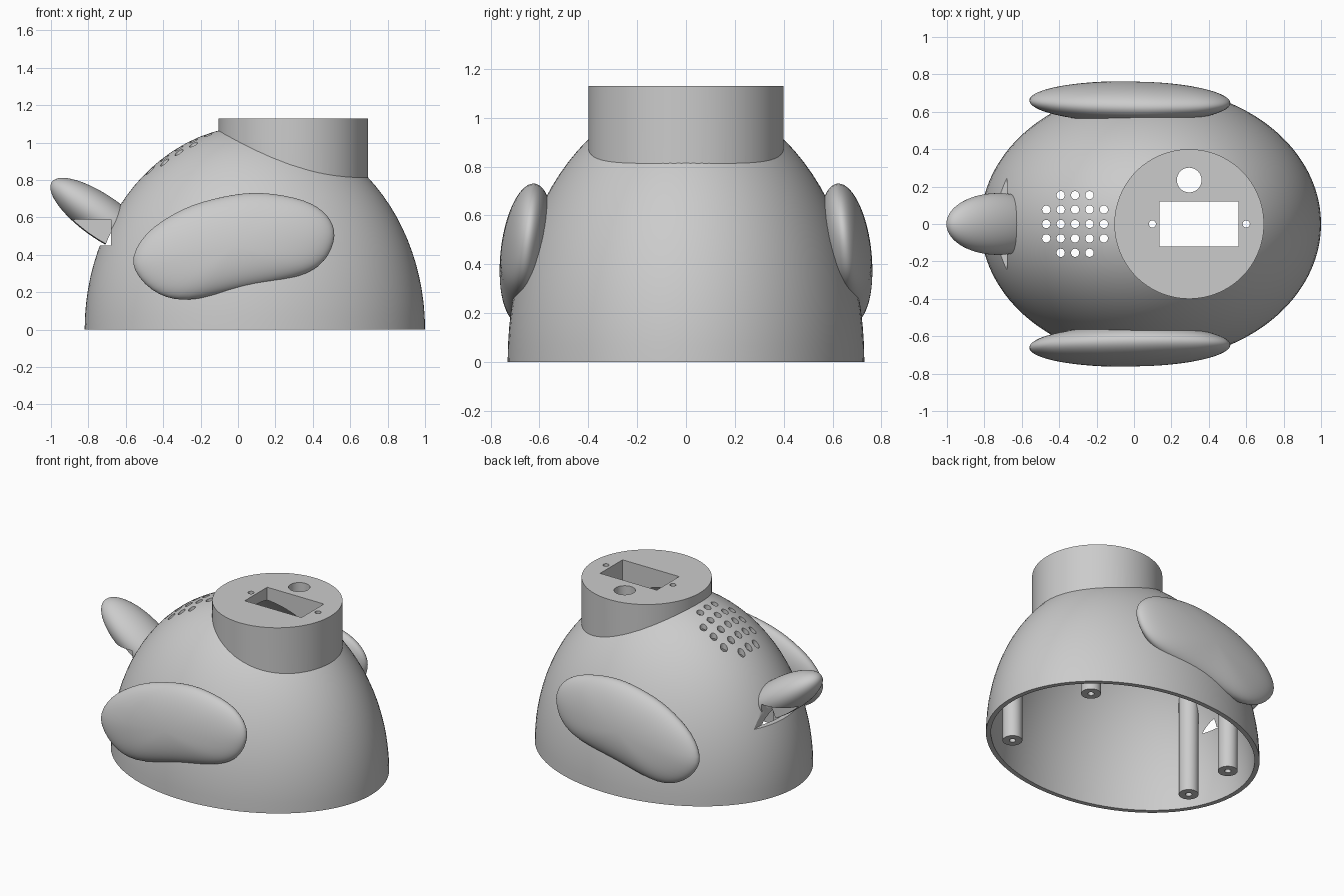
import bpy, bmesh, math
from mathutils import Matrix, Vector

old = bpy.data.objects.get("Cube")
if old:
    bpy.data.objects.remove(old)

grey = bpy.data.materials.new("plain_grey")
grey.use_nodes = True
colour = (0.6, 0.6, 0.6, 1)
grey.diffuse_color = colour
grey.node_tree.nodes["Principled BSDF"].inputs["Base Color"].default_value = colour

CENTRE_X = 0.09
OUTER = Vector((0.91, 0.73, 1.09))
WALL = 0.03


def finish(name, bm):
    bmesh.ops.recalc_face_normals(bm, faces=bm.faces)
    mesh = bpy.data.meshes.new(name)
    bm.to_mesh(mesh)
    bm.free()
    mesh.materials.append(grey)
    obj = bpy.data.objects.new(name, mesh)
    bpy.context.collection.objects.link(obj)
    return obj


def ellipsoid(name, centre, radii, tilt=0, half=False):
    # An even ring count gives the half dome a ring exactly on the ground
    bm = bmesh.new()
    bmesh.ops.create_uvsphere(bm, u_segments=96, v_segments=48 if half else 49, radius=1)
    if half:
        bmesh.ops.delete(bm, geom=[v for v in bm.verts if v.co.z < -0.001], context="VERTS")
        rim = [v for v in bm.verts if v.co.z < 0.001]
        for v in rim:
            v.co.z = 0
        bm.faces.new(sorted(rim, key=lambda v: math.atan2(v.co.y, v.co.x)))
    matrix = (Matrix.Translation(centre) @ Matrix.Rotation(tilt, 4, "Y")
              @ Matrix.Diagonal((*radii, 1)))
    bmesh.ops.transform(bm, matrix=matrix, verts=bm.verts)
    return finish(name, bm)


def cylinder(name, x, y, radius, low, high, sides=32):
    bm = bmesh.new()
    bmesh.ops.create_cone(bm, cap_ends=True, segments=sides, radius1=radius, radius2=radius,
                          depth=high - low, matrix=Matrix.Translation((x, y, (low + high) / 2)))
    return finish(name, bm)


def box(name, low, high):
    low, high = Vector(low), Vector(high)
    bm = bmesh.new()
    bmesh.ops.create_cube(bm, size=1, matrix=Matrix.Translation((low + high) / 2)
                          @ Matrix.Diagonal((*(high - low), 1)))
    return finish(name, bm)


def combine(obj, tools, operation="DIFFERENCE"):
    for tool in tools:
        mod = obj.modifiers.new("cut", "BOOLEAN")
        mod.operation, mod.solver, mod.object = operation, "EXACT", tool
    graph = bpy.context.evaluated_depsgraph_get()
    graph.update()
    mesh = bpy.data.meshes.new_from_object(obj.evaluated_get(graph))
    obj.modifiers.clear()
    obj.data = mesh


def wing(name, side):
    # Rounded pad lofted from its side outline
    outline = [(-0.56, 0.355), (-0.49, 0.51), (-0.3, 0.64), (-0.08, 0.71), (0.13, 0.73),
               (0.35, 0.69), (0.475, 0.61), (0.515, 0.5), (0.46, 0.37), (0.32, 0.285),
               (0.02, 0.218), (-0.28, 0.16), (-0.46, 0.215)]
    count, points = len(outline), []
    for i in range(count):
        a, b, c, d = [Vector(outline[(i + k) % count]) for k in (-1, 0, 1, 2)]
        for t in (0, 0.25, 0.5, 0.75):
            points.append(b + (c - a) * t / 2 + (2 * a - 5 * b + 4 * c - d) * t**2 / 2
                          + (3 * b - a - 3 * c + d) * t**3 / 2)
    middle = Vector((-0.02, 0.45))
    bm = bmesh.new()

    def vertex(p, offset):
        lean = 0.652 - 0.1 * (p.y - middle.y)
        return bm.verts.new((p.x, side * (lean + offset), p.y))

    layers = 48
    rings = []
    for k in range(1, layers):
        angle = math.pi * (k / layers - 0.5)
        rings.append([vertex(middle + (p - middle) * math.cos(angle), 0.107 * math.sin(angle))
                      for p in points])
    n = len(points)
    for r, s in zip(rings, rings[1:]):
        for i in range(n):
            bm.faces.new((r[i], r[(i + 1) % n], s[(i + 1) % n], s[i]))
    for ring, offset in ((rings[0], -0.107), (rings[-1], 0.107)):
        pole = vertex(middle, offset)
        for i in range(n):
            bm.faces.new((ring[i], ring[(i + 1) % n], pole))
    return finish(name, bm)


# Cutters: cavity, slightly larger cavity for added parts, and post limit
centre = (CENTRE_X, 0, 0)
inner = OUTER - Vector((WALL, WALL, WALL))
cavity = ellipsoid("cavity_cutter", centre, inner)
part_cavity = ellipsoid("part_cavity_cutter", centre, inner * 1.006)
post_limit = ellipsoid("post_limit", centre, OUTER * 0.985)

# Cutters: socket, round openings and speaker grille
openings = [box("socket_cutter", (0.135, -0.12, 0.5), (0.56, 0.12, 1.4)),
            cylinder("round_cutter", 0.295, 0.235, 0.066, 0.5, 1.4, 48)]
openings += [cylinder("screw_cutter", x, 0, 0.019, 0.5, 1.4) for x in (0.098, 0.6)]
grille = [cylinder("grille_cutter", -0.315 + 0.077 * i, 0.077 * j, 0.022, 0.65, 1.4, 24)
          for i in range(-2, 3) for j in range(-2, 3) if abs(i) + abs(j) < 4]
notch = box("notch_cutter", (-1.3, -0.4, 0.45), (-0.68, 0.4, 0.59))
side_notches = [box("side_notch_cutter", (-1.3, min(s * 0.05, s * 0.4), 0.3),
                    (-0.68, max(s * 0.05, s * 0.4), 0.59)) for s in (-1, 1)]

# Hollow body
body = ellipsoid("body_shell", centre, OUTER, half=True)
combine(body, [cavity, notch] + openings + grille)

# Round neck with flat top
neck = cylinder("neck", 0.295, 0, 0.4, 0.5, 1.13, 128)
combine(neck, [part_cavity] + openings)

# Side wings
wings = [wing("left_wing", 1), wing("right_wing", -1)]
for obj in wings:
    combine(obj, [part_cavity])

# Tilted beak with a narrow keel below
beak = ellipsoid("beak", (-0.725, 0, 0.6), (0.33, 0.165, 0.115), math.radians(35))
combine(beak, [part_cavity] + side_notches)

# Mounting posts with pilot holes
posts = []
for x, y in ((0.66, 0.375), (-0.595, 0.187)):
    for side in (-1, 1):
        post = cylinder("mounting_post", x, side * y, 0.061, 0, 1)
        pilot = cylinder("pilot_cutter", x, side * y, 0.02, -0.1, 0.3, 24)
        combine(post, [post_limit], "INTERSECT")
        combine(post, [pilot])
        bpy.data.objects.remove(pilot)
        posts.append(post)

for tool in [cavity, part_cavity, post_limit, notch] + openings + grille + side_notches:
    bpy.data.objects.remove(tool)

# Smooth shading with crisp edges
bpy.ops.object.select_all(action="DESELECT")
for obj in [body, neck, beak] + wings + posts:
    obj.select_set(True)
bpy.context.view_layer.objects.active = body
bpy.ops.object.shade_smooth_by_angle(angle=math.radians(30))
